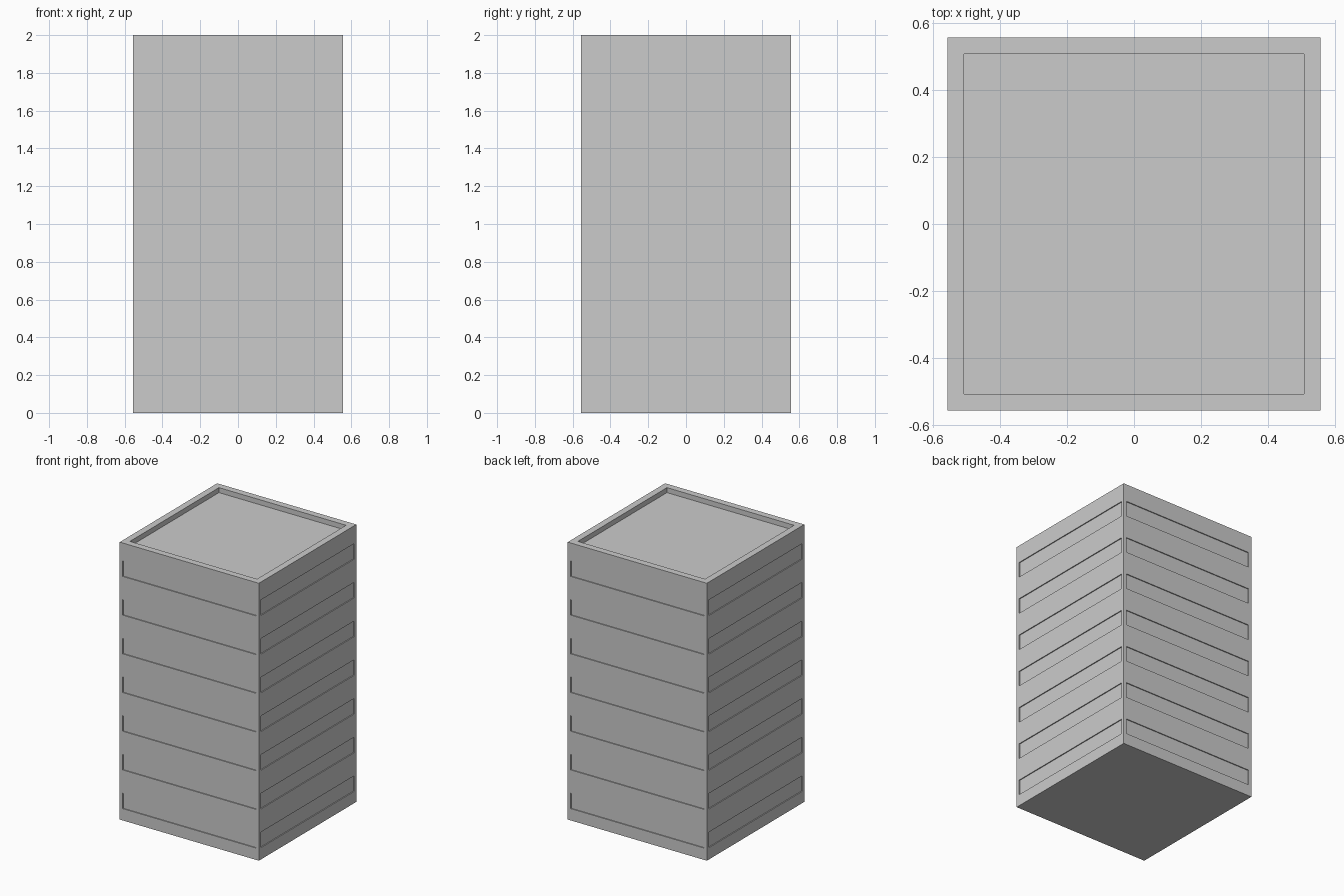
import bpy, bmesh
from math import pi
from mathutils import Matrix, Vector

if "Cube" in bpy.data.objects:
    bpy.data.objects.remove(bpy.data.objects["Cube"])

HALF = 0.555       # half width of the tower
HEIGHT = 2.0
FLOORS = 7
PITCH = 0.279      # storey height
SILL = 0.085       # bottom of the first window band
BAND = 0.112       # window band height
INSET = 0.024      # corner post width
DEPTH = 0.007      # window band recess
RIM = 0.048        # parapet thickness
ROOF_DROP = 0.036  # roof surface below the parapet top


def add_box(bm, lo, hi, rot=Matrix.Identity(4)):
    lo, hi = Vector(lo), Vector(hi)
    mat = rot @ Matrix.Translation((lo + hi) / 2) @ Matrix.Diagonal((*(hi - lo), 1))
    bmesh.ops.create_cube(bm, size=1, matrix=mat)


def make_object(name, bm):
    mesh = bpy.data.meshes.new(name)
    bm.to_mesh(mesh)
    bm.free()
    obj = bpy.data.objects.new(name, mesh)
    bpy.context.collection.objects.link(obj)
    return obj


# Tower block
bm = bmesh.new()
add_box(bm, (-HALF, -HALF, 0), (HALF, HALF, HEIGHT))
tower = make_object("tower_block", bm)

# Cutter: window bands on all four sides, and the sunken roof
bm = bmesh.new()
w = HALF - INSET
for side in range(4):
    rot = Matrix.Rotation(side * pi / 2, 4, 'Z')
    for i in range(FLOORS):
        z = SILL + i * PITCH
        add_box(bm, (-w, -HALF - 0.1, z), (w, -HALF + DEPTH, z + BAND), rot)
r = HALF - RIM
add_box(bm, (-r, -r, HEIGHT - ROOF_DROP), (r, r, HEIGHT + 0.1))
cutter = make_object("recess_cutter", bm)

# Cut the recesses and drop the cutter
mod = tower.modifiers.new("recesses", 'BOOLEAN')
mod.operation = 'DIFFERENCE'
mod.solver = 'EXACT'
mod.object = cutter
cutter.hide_render = True
bpy.context.view_layer.objects.active = tower
bpy.ops.object.modifier_apply(modifier=mod.name)
bpy.data.objects.remove(cutter)
